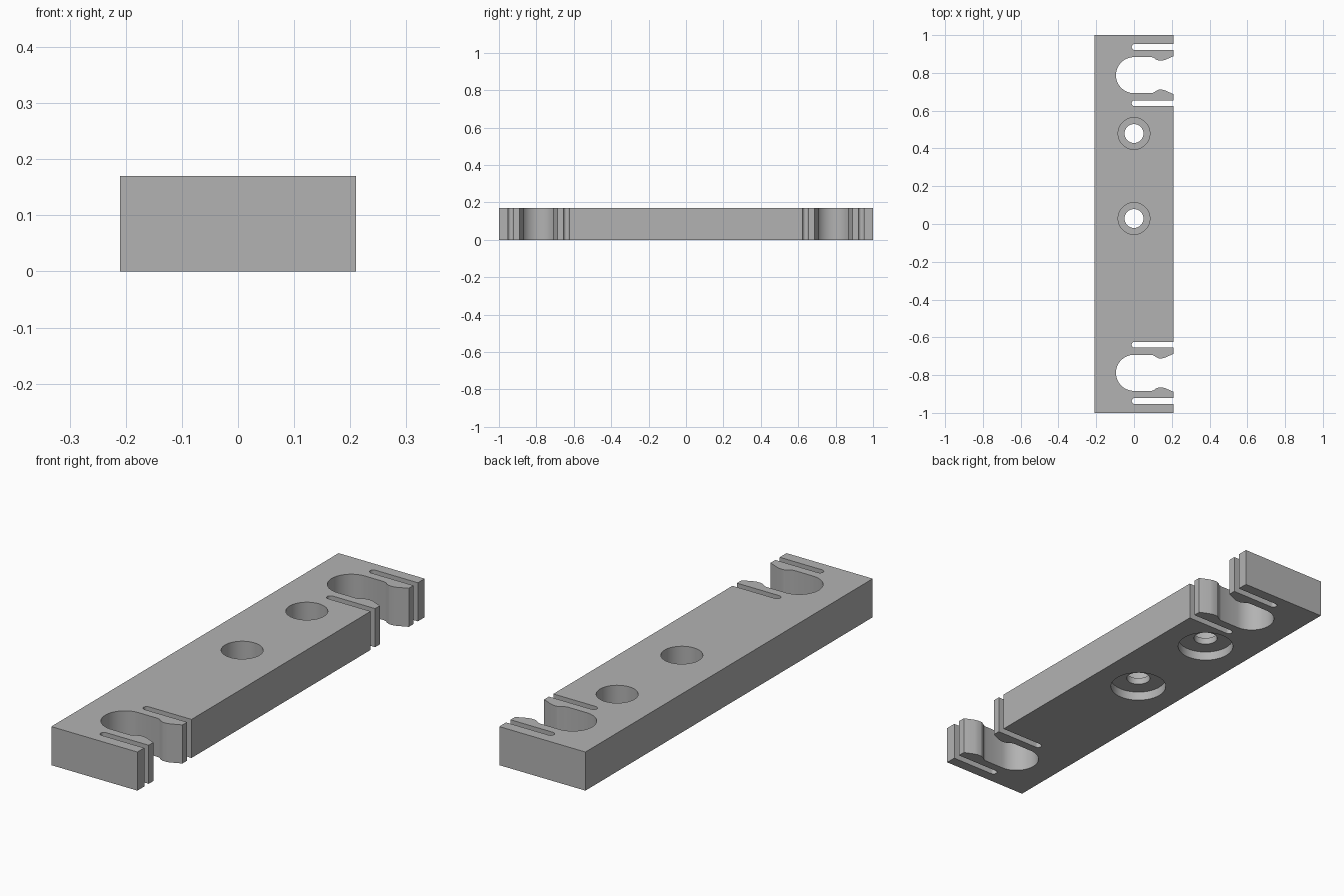
import bpy, bmesh
from math import cos, sin, pi, radians

default = bpy.data.objects.get("Cube")
if default:
    bpy.data.objects.remove(default, do_unlink=True)

HALF_W, HALF_L, H = 0.21, 1.0, 0.17
CLIP_Y = 0.788          # centre of each clip opening
SLOT_OFFSET = 0.149     # relief slot centre, either side of the clip
SLOT_R = 0.0155
HOLE_YS = (0.479, 0.029)

grey = bpy.data.materials.new("light grey plastic")
grey.use_nodes = True
colour = (0.45, 0.45, 0.45, 1)
grey.diffuse_color = colour
grey.node_tree.nodes["Principled BSDF"].inputs["Base Color"].default_value = colour


def arc(cx, cy, r, n):
    """Left-facing half circle, from its lower to its upper end."""
    angles = [-pi / 2 - pi * i / n for i in range(n + 1)]
    return [(cx + r * cos(a), cy + r * sin(a)) for a in angles]


def slot(y):
    return [(HALF_W, y - SLOT_R), *arc(0.003, y, SLOT_R, 8), (HALF_W, y + SLOT_R)]


def clip(y):
    """Round seat with a pinched, flared mouth."""
    lip = [(HALF_W, 0.101), (0.165, 0.081), (0.15, 0.077), (0.13, 0.077),
           (0.115, 0.084), (0.105, 0.092), (0.092, 0.0955)]
    lower = [(x, y - h) for x, h in lip]
    upper = [(x, y + h) for x, h in reversed(lip)]
    return lower + arc(0, y, 0.0955, 32) + upper


def mesh_object(name, bm):
    bmesh.ops.recalc_face_normals(bm, faces=bm.faces[:])
    mesh = bpy.data.meshes.new(name)
    bm.to_mesh(mesh)
    bm.free()
    mesh.materials.append(grey)
    obj = bpy.data.objects.new(name, mesh)
    bpy.context.collection.objects.link(obj)
    return obj


# Bar with a clip at each end: half outline, mirrored and extruded
half = slot(CLIP_Y - SLOT_OFFSET) + clip(CLIP_Y) + slot(CLIP_Y + SLOT_OFFSET)
half.append((HALF_W, HALF_L))
mirrored = [(x, -y) for x, y in reversed(half)]
outline = mirrored + half + [(-HALF_W, HALF_L), (-HALF_W, -HALF_L)]

bm = bmesh.new()
base = bm.faces.new([bm.verts.new((x, y, 0)) for x, y in outline])
top = bmesh.ops.extrude_face_region(bm, geom=[base])["geom"]
bmesh.ops.translate(bm, vec=(0, 0, H),
                    verts=[v for v in top if isinstance(v, bmesh.types.BMVert)])
bar = mesh_object("clip_bar", bm)


# Stepped screw holes: wide recess below, narrow throat, bore above
def stepped_cutter(y, n=48):
    steps = [(0.118, -0.05), (0.118, 0.04), (0.05, 0.04),
             (0.05, 0.07), (0.084, 0.07), (0.084, H + 0.05)]
    bm = bmesh.new()
    rings = [[bm.verts.new((r * cos(2 * pi * i / n), y + r * sin(2 * pi * i / n), z))
              for i in range(n)] for r, z in steps]
    for a, b in zip(rings, rings[1:]):
        for i in range(n):
            j = (i + 1) % n
            bm.faces.new((a[i], a[j], b[j], b[i]))
    bm.faces.new(rings[0])
    bm.faces.new(rings[-1])
    cutter = mesh_object("screw_hole_cutter", bm)
    cutter.hide_render = True
    return cutter


bpy.ops.object.select_all(action="DESELECT")
bar.select_set(True)
bpy.context.view_layer.objects.active = bar
for y in HOLE_YS:
    cutter = stepped_cutter(y)
    cut = bar.modifiers.new("screw hole", "BOOLEAN")
    cut.operation = "DIFFERENCE"
    cut.solver = "EXACT"
    cut.object = cutter
    bpy.ops.object.modifier_apply(modifier=cut.name)
    bpy.data.objects.remove(cutter, do_unlink=True)

bpy.ops.object.shade_smooth_by_angle(angle=radians(25))
